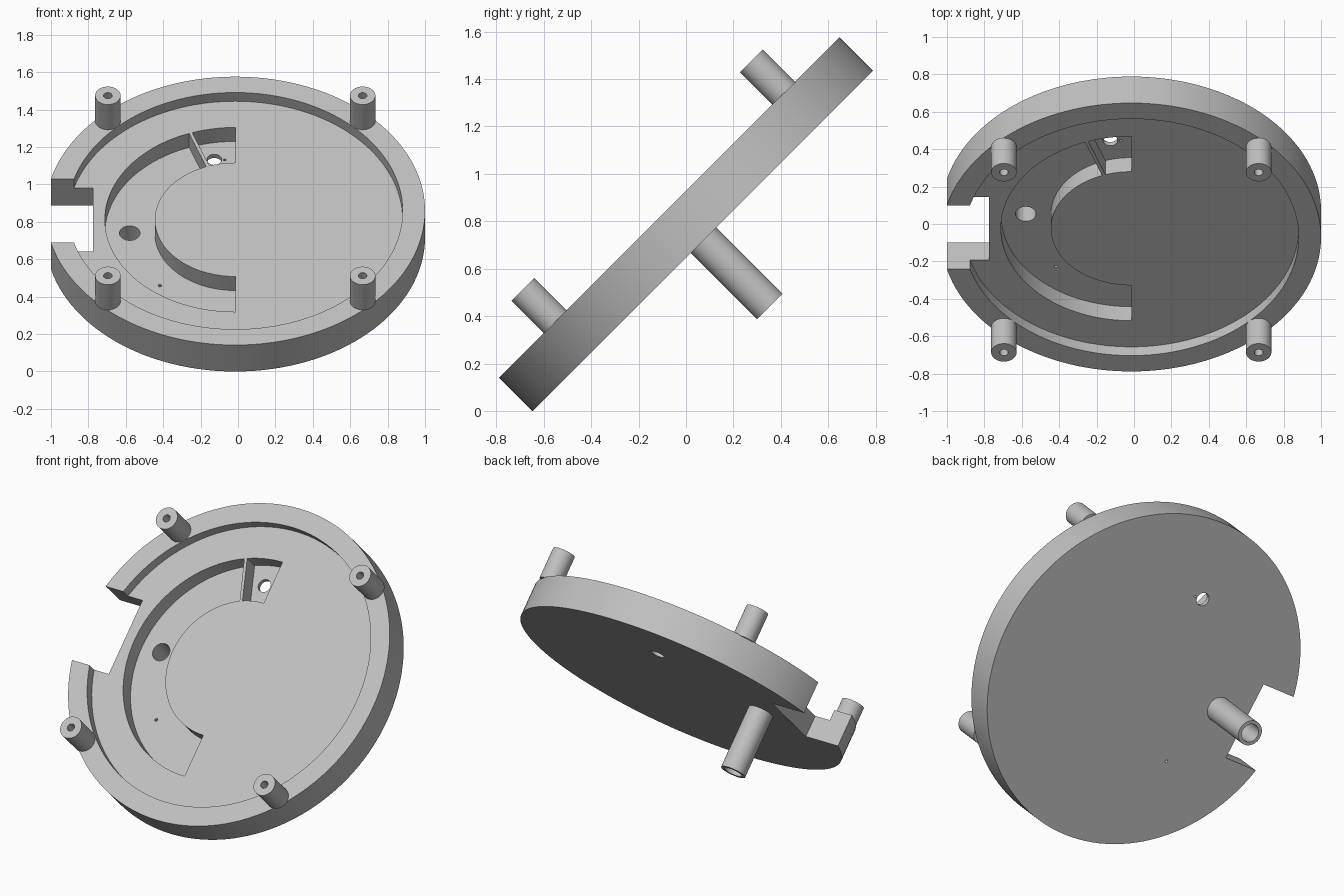
import bpy, bmesh, math
from mathutils import Matrix

if "Cube" in bpy.data.objects:
    bpy.data.objects.remove(bpy.data.objects["Cube"], do_unlink=True)

grey = bpy.data.materials.new("light grey")
grey.use_nodes = True
colour = (0.53, 0.53, 0.53, 1)
grey.diffuse_color = colour
grey.node_tree.nodes["Principled BSDF"].inputs["Base Color"].default_value = colour

# The whole housing leans back by 45 degrees
TILT = Matrix.Translation((-0.0147, 0, 0.788)) @ Matrix.Rotation(math.radians(45), 4, "X")
TOP, BASE, LEDGE, FLOOR = 0.1, -0.1, 0.034, -0.072


def arc(r, start=0, end=360, n=128, cx=0, cy=0):
    count = n if end - start == 360 else n + 1
    angles = [math.radians(start + (end - start) * i / n) for i in range(count)]
    return [(cx + r * math.cos(a), cy + r * math.sin(a)) for a in angles]


def box(x0, x1, y0, y1):
    return [(x0, y0), (x1, y0), (x1, y1), (x0, y1)]


def prism(name, outline, low, high):
    bm = bmesh.new()
    face = bm.faces.new([bm.verts.new((x, y, low)) for x, y in outline])
    ext = bmesh.ops.extrude_face_region(bm, geom=[face])["geom"]
    verts = [v for v in ext if isinstance(v, bmesh.types.BMVert)]
    bmesh.ops.translate(bm, verts=verts, vec=(0, 0, high - low))
    bmesh.ops.recalc_face_normals(bm, faces=bm.faces)
    mesh = bpy.data.meshes.new(name)
    bm.to_mesh(mesh)
    bm.free()
    mesh.materials.append(grey)
    ob = bpy.data.objects.new(name, mesh)
    bpy.context.collection.objects.link(ob)
    ob.matrix_world = TILT
    return ob


def activate(ob):
    bpy.ops.object.select_all(action="DESELECT")
    ob.select_set(True)
    bpy.context.view_layer.objects.active = ob


def cut(ob, outline, low, high):
    cutter = prism("cutter", outline, low, high)
    cutter.hide_render = True
    mod = ob.modifiers.new("cut", "BOOLEAN")
    mod.operation, mod.solver, mod.object = "DIFFERENCE", "EXACT", cutter
    activate(ob)
    bpy.ops.object.modifier_apply(modifier=mod.name)
    bpy.data.objects.remove(cutter, do_unlink=True)


def smooth(ob):
    activate(ob)
    bpy.ops.object.shade_smooth_by_angle(angle=math.radians(30))


# Round housing with a shallow recess and a notch through the rim
housing = prism("housing", arc(1.0147), BASE, TOP)
cut(housing, arc(0.895), LEDGE, 0.3)
cut(housing, box(-1.3, -0.76, -0.24, 0.24), -0.3, 0.3)

# Half-ring channel in the recess floor
INNER, OUTER = 0.43, 0.697
cut(housing, arc(OUTER, 90, 270, 64) + arc(INNER, 90, 270, 64)[::-1], FLOOR, 0.2)

# Cable hole, tube hole and pin holes through the channel floor
TUBE = (-0.564, 0.004)
for x, y, r in [(-0.112, 0.56, 0.04), (*TUBE, 0.055), (-0.403, -0.393, 0.009), (-0.056, 0.558, 0.007)]:
    cut(housing, arc(r, n=32, cx=x, cy=y), -0.3, 0.3)
smooth(housing)

# Thin divider across the channel
divider = prism("channel_divider", box(INNER - 0.002, OUTER, -0.009, 0.009), FLOOR - 0.005, LEDGE)
divider.data.transform(Matrix.Rotation(math.radians(110), 4, "Z"))

# Hollow tube on the underside
tube = prism("rear_tube", arc(0.076, n=48, cx=TUBE[0], cy=TUBE[1]), -0.495, BASE + 0.005)
cut(tube, arc(0.055, n=32, cx=TUBE[0], cy=TUBE[1]), -0.7, 0.1)
smooth(tube)

# Four screw posts on the rim
for side, sx in (("left", 1), ("right", -1)):
    for level, sy in (("upper", 1), ("lower", -1)):
        x, y = 0.681 * sx, 0.681 * sy
        post = prism(f"{level}_{side}_post", arc(0.068, n=48, cx=x, cy=y), TOP - 0.003, 0.291)
        cut(post, arc(0.023, n=24, cx=x, cy=y), TOP + 0.02, 0.5)
        smooth(post)
